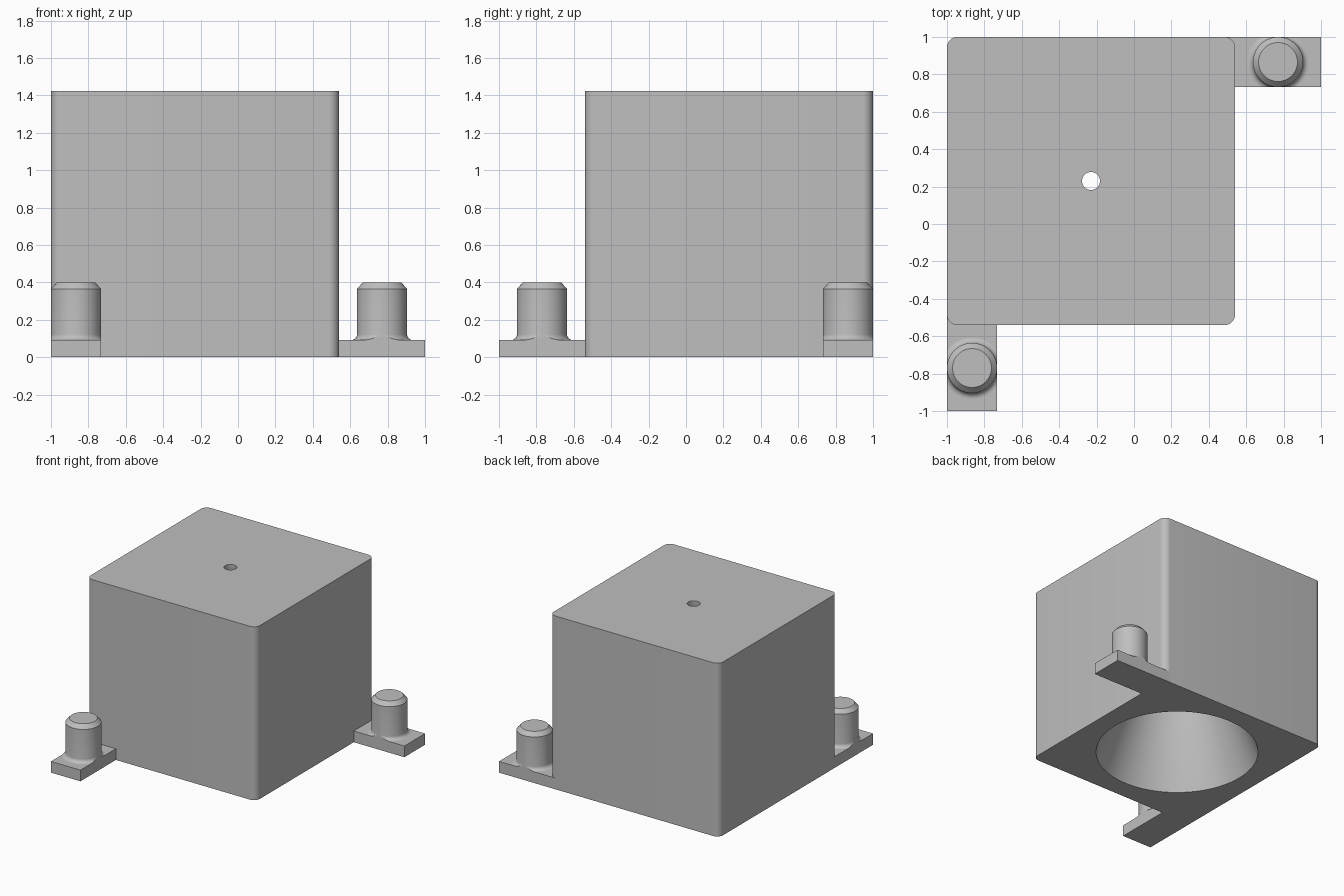
import bpy, bmesh, math
from mathutils import Matrix

old = bpy.data.objects.get("Cube")
if old:
    bpy.data.objects.remove(old, do_unlink=True)

GREY = (0.52, 0.52, 0.52, 1)
mat = bpy.data.materials.new("light grey")
mat.use_nodes = True
mat.diffuse_color = GREY
mat.node_tree.nodes["Principled BSDF"].inputs["Base Color"].default_value = GREY


def finish(name, bm):
    bmesh.ops.recalc_face_normals(bm, faces=bm.faces)
    me = bpy.data.meshes.new(name)
    bm.to_mesh(me)
    bm.free()
    me.materials.append(mat)
    ob = bpy.data.objects.new(name, me)
    bpy.context.collection.objects.link(ob)
    return ob


def box(name, x0, x1, y0, y1, z0, z1, corner=0):
    bm = bmesh.new()
    m = Matrix.Translation(((x0 + x1) / 2, (y0 + y1) / 2, (z0 + z1) / 2))
    bmesh.ops.create_cube(bm, size=1, matrix=m @ Matrix.Diagonal((x1 - x0, y1 - y0, z1 - z0, 1)))
    if corner:  # round the upright edges
        upright = [e for e in bm.edges if abs(e.verts[0].co.z - e.verts[1].co.z) > 0.01]
        bmesh.ops.bevel(bm, geom=upright, offset=corner, segments=8, profile=0.5, affect='EDGES')
    return finish(name, bm)


def lathe(name, profile, cx, cy, n=64):
    bm = bmesh.new()
    rings = [[bm.verts.new((cx + r * math.cos(2 * math.pi * i / n),
                            cy + r * math.sin(2 * math.pi * i / n), z)) for i in range(n)]
             for r, z in profile]
    for a, b in zip(rings, rings[1:]):
        for i in range(n):
            j = (i + 1) % n
            bm.faces.new((a[i], a[j], b[j], b[i]))
    bm.faces.new(rings[0])
    bm.faces.new(rings[-1])
    return finish(name, bm)


def cut(ob, tool, operation):
    mod = ob.modifiers.new("cut", 'BOOLEAN')
    mod.operation, mod.object, mod.solver = operation, tool, 'EXACT'
    select(ob)
    bpy.ops.object.modifier_apply(modifier=mod.name)
    bpy.data.objects.remove(tool, do_unlink=True)


def select(ob):
    bpy.ops.object.select_all(action='DESELECT')
    ob.select_set(True)
    bpy.context.view_layer.objects.active = ob


def smooth(ob):
    select(ob)
    bpy.ops.object.shade_smooth_by_angle(angle=math.radians(25))


# Housing with a conical cavity that narrows to a small hole in the roof
H = 1.424
housing = box("housing", -1, 0.54, -0.54, 1, 0, H, corner=0.055)
slope = (0.61 - 0.048) / (H - 0.04)
cavity = lathe("cavity_cutter", [(0.61 + slope * 0.1, -0.1), (0.048, H - 0.04), (0.048, H + 0.1)],
               -0.23, 0.23, n=96)
cut(housing, cavity, 'DIFFERENCE')
smooth(housing)

# Mounting tabs and their pegs; each peg's base fillet is trimmed to the tab
TAB, R, F = 0.092, 0.134, 0.03
fillet = [(R + F - F * math.sin(a), TAB + F - F * math.cos(a))
          for a in (math.pi / 2 * i / 6 for i in range(7))]
profile = [(R + F, TAB - 0.02)] + fillet + [(R, 0.365), (0.104, 0.398)]
tabs = {"left": ((0.48, 1, 0.732, 1), (0.77, 0.866)),
        "front": ((-1, -0.732, -1, -0.48), (-0.866, -0.77))}
for side, (area, centre) in tabs.items():
    box(side + "_tab", *area, 0, TAB)
    peg = lathe(side + "_peg", profile, *centre)
    cut(peg, box("trim_cutter", *area, TAB - 0.01, 1), 'INTERSECT')
    smooth(peg)
